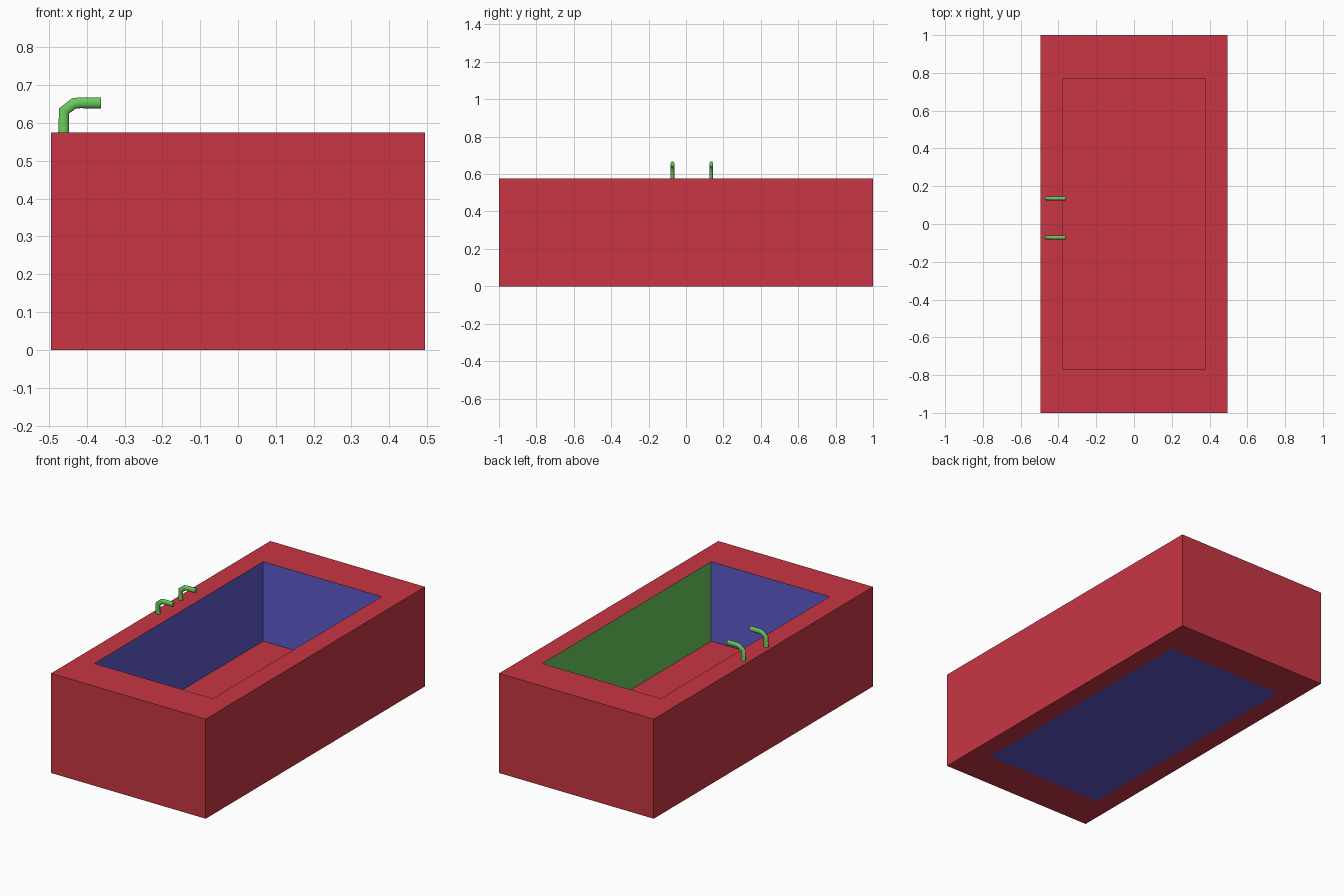
import bpy
import bmesh

if "Cube" in bpy.data.objects:
    bpy.data.objects.remove(bpy.data.objects["Cube"])

W, D, H = 0.494, 1.0, 0.575        # half width, half length, height
IW, ID = 0.378, 0.77               # half size of the basin
FLOOR = 0.116                      # basin floor height


def material(name, rgb):
    m = bpy.data.materials.new(name)
    m.diffuse_color = (*rgb, 1)
    m.use_nodes = True
    m.node_tree.nodes["Principled BSDF"].inputs["Base Color"].default_value = m.diffuse_color
    return m


red = material("red", (0.58, 0.037, 0.058))
blue = material("blue", (0.11, 0.10, 0.58))
green = material("green", (0.14, 0.58, 0.11))


def inset_to(bm, face, z):
    """Inset a face and move the inner loop to the basin outline at height z."""
    bmesh.ops.inset_region(bm, faces=[face], thickness=0.01)
    for v in face.verts:
        v.co = (IW if v.co.x > 0 else -IW, ID if v.co.y > 0 else -ID, z)


# Tub body with rim, basin and underside panel
bm = bmesh.new()
bmesh.ops.create_cube(bm, size=2)
for v in bm.verts:
    v.co = (v.co.x * W, v.co.y * D, H if v.co.z > 0 else 0)
bm.normal_update()
top = next(f for f in bm.faces if f.normal.z > 0.9)
bottom = next(f for f in bm.faces if f.normal.z < -0.9)
inset_to(bm, top, H)
bm.normal_update()
inset_to(bm, top, FLOOR)
inset_to(bm, bottom, 0)
bm.normal_update()

# Colours: blue basin walls with one green wall, blue underside panel
bottom.material_index = 1
for edge in top.edges:
    for f in edge.link_faces:
        if f is not top:
            f.material_index = 2 if f.calc_center_median().x > 0.3 else 1

mesh = bpy.data.meshes.new("tub")
bm.to_mesh(mesh)
bm.free()
for m in (red, blue, green):
    mesh.materials.append(m)
bpy.context.collection.objects.link(bpy.data.objects.new("tub", mesh))

# Pair of bent tap pipes, slightly flattened along y
path = [(-0.461, 0.57), (-0.460, 0.632), (-0.434, 0.6515),
        (-0.419, 0.6535), (-0.362, 0.6535)]
pipe = bpy.data.curves.new("tap", 'CURVE')
pipe.dimensions = '3D'
pipe.bevel_depth = 0.0145
pipe.bevel_resolution = 4
pipe.use_fill_caps = True
spline = pipe.splines.new('POLY')
spline.points.add(len(path) - 1)
for p, (x, z) in zip(spline.points, path):
    p.co = (x, 0, z, 1)
spline.use_smooth = True
pipe.materials.append(green)
for name, y in (("tap_front", -0.072), ("tap_back", 0.135)):
    tap = bpy.data.objects.new(name, pipe)
    tap.location.y = y
    tap.scale.y = 0.72
    bpy.context.collection.objects.link(tap)
